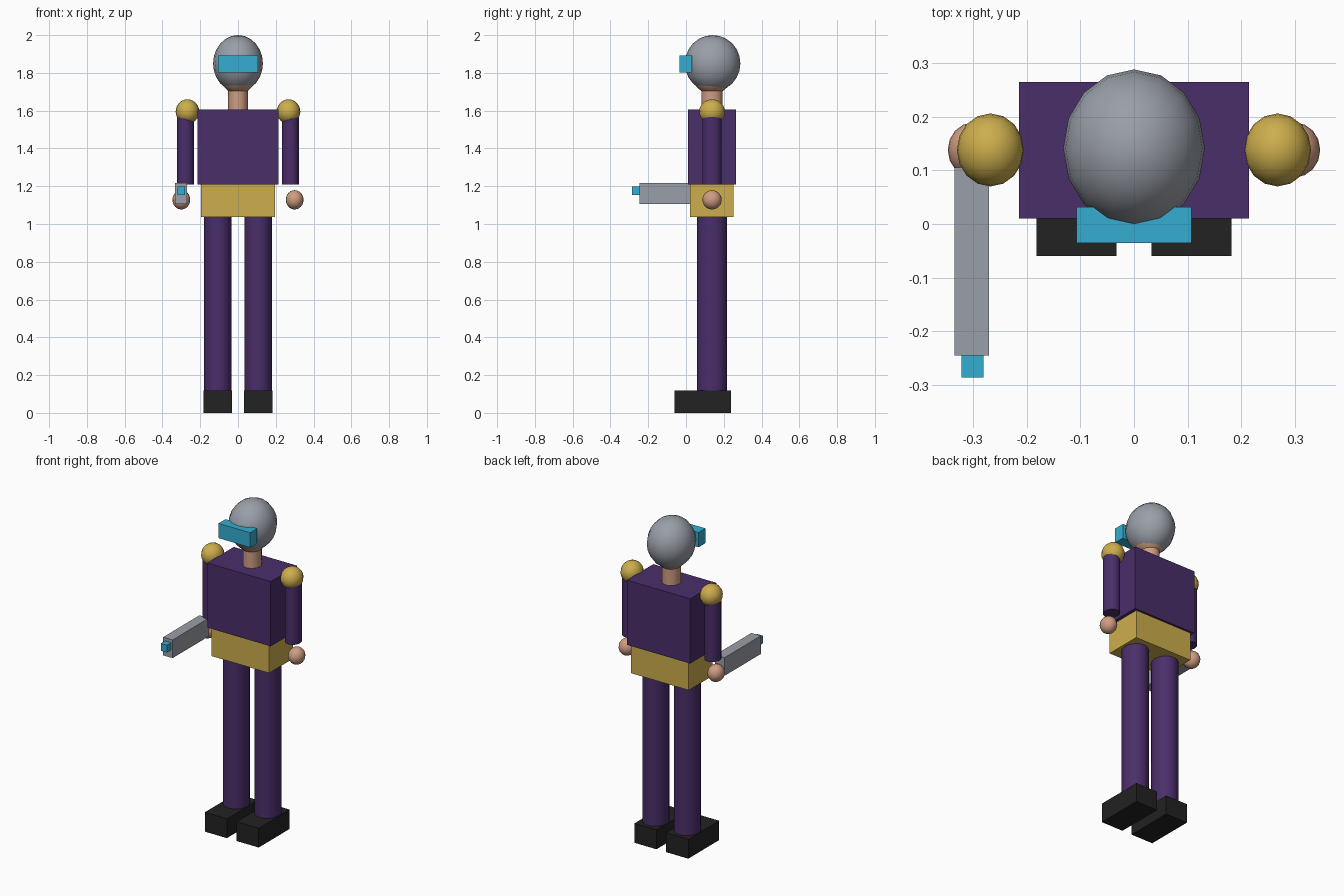
import bpy
import math

cube = bpy.data.objects.get("Cube")
if cube:
    bpy.data.objects.remove(cube, do_unlink=True)

BODY_Y = 0.138  # depth of the body axis


def linear(c):
    c /= 255
    return c / 12.92 if c <= 0.04045 else ((c + 0.055) / 1.055) ** 2.4


def material(name, r, g, b):
    mat = bpy.data.materials.new(name)
    mat.use_nodes = True
    colour = (linear(r), linear(g), linear(b), 1)
    mat.diffuse_color = colour
    mat.node_tree.nodes["Principled BSDF"].inputs["Base Color"].default_value = colour
    return mat


purple = material("purple cloth", 74, 46, 106)
gold = material("gold", 205, 174, 77)
skin = material("skin", 207, 157, 130)
grey = material("grey metal", 154, 159, 168)
cyan = material("cyan", 54, 174, 209)
black = material("black", 34, 34, 34)


def finish(name, mat, scale, smooth=False):
    obj = bpy.context.object
    obj.name = name
    obj.scale = scale
    bpy.ops.object.transform_apply(location=False, rotation=False, scale=True)
    obj.data.materials.append(mat)
    if smooth:
        bpy.ops.object.shade_smooth_by_angle(angle=math.radians(40))
    return obj


def box(name, mat, x, y, z):
    """Box from its (min, max) span on each axis."""
    spans = (x, y, z)
    bpy.ops.mesh.primitive_cube_add(size=1, location=[(a + b) / 2 for a, b in spans])
    return finish(name, mat, [b - a for a, b in spans])


def ball(name, mat, centre, radii):
    bpy.ops.mesh.primitive_uv_sphere_add(segments=16, ring_count=12, radius=1, location=centre)
    return finish(name, mat, radii, True)


def tube(name, mat, x, z, rx, ry):
    """Upright cylinder on the body axis, with a (min, max) height span."""
    bpy.ops.mesh.primitive_cylinder_add(vertices=16, radius=1, depth=1,
                                        location=(x, BODY_Y, sum(z) / 2))
    return finish(name, mat, (rx, ry, z[1] - z[0]), True)


# Trunk
box("torso", purple, (-0.214, 0.214), (0.01, 0.265), (1.21, 1.605))
box("pelvis", gold, (-0.195, 0.195), (0.022, 0.252), (1.037, 1.21))

# Head
tube("neck", skin, 0, (1.58, 1.74), 0.052, 0.056)
ball("head", skin, (0, BODY_Y, 1.835), (0.11, 0.122, 0.148))
ball("helmet", grey, (0, 0.141, 1.85), (0.132, 0.147, 0.15))
box("visor", cyan, (-0.107, 0.107), (-0.035, 0.032), (1.802, 1.892))

# Limbs
for side, s in (("left", 1), ("right", -1)):
    tube(side + "_leg", purple, s * 0.107, (0.10, 1.037), 0.073, 0.079)
    box(side + "_foot", black, sorted((s * 0.033, s * 0.182)), (-0.06, 0.238), (0, 0.118))
    tube(side + "_arm", purple, s * 0.278, (1.21, 1.59), 0.0455, 0.051)
    ball(side + "_shoulder", gold, (s * 0.2675, BODY_Y, 1.595), (0.0625, 0.068, 0.065))
    ball(side + "_hand", skin, (s * 0.3, BODY_Y, 1.128), (0.047, 0.051, 0.051))

# Held blaster
box("blaster_body", grey, (-0.334, -0.27), (-0.245, 0.105), (1.106, 1.217))
box("blaster_muzzle", cyan, (-0.321, -0.28), (-0.286, -0.24), (1.153, 1.198))
